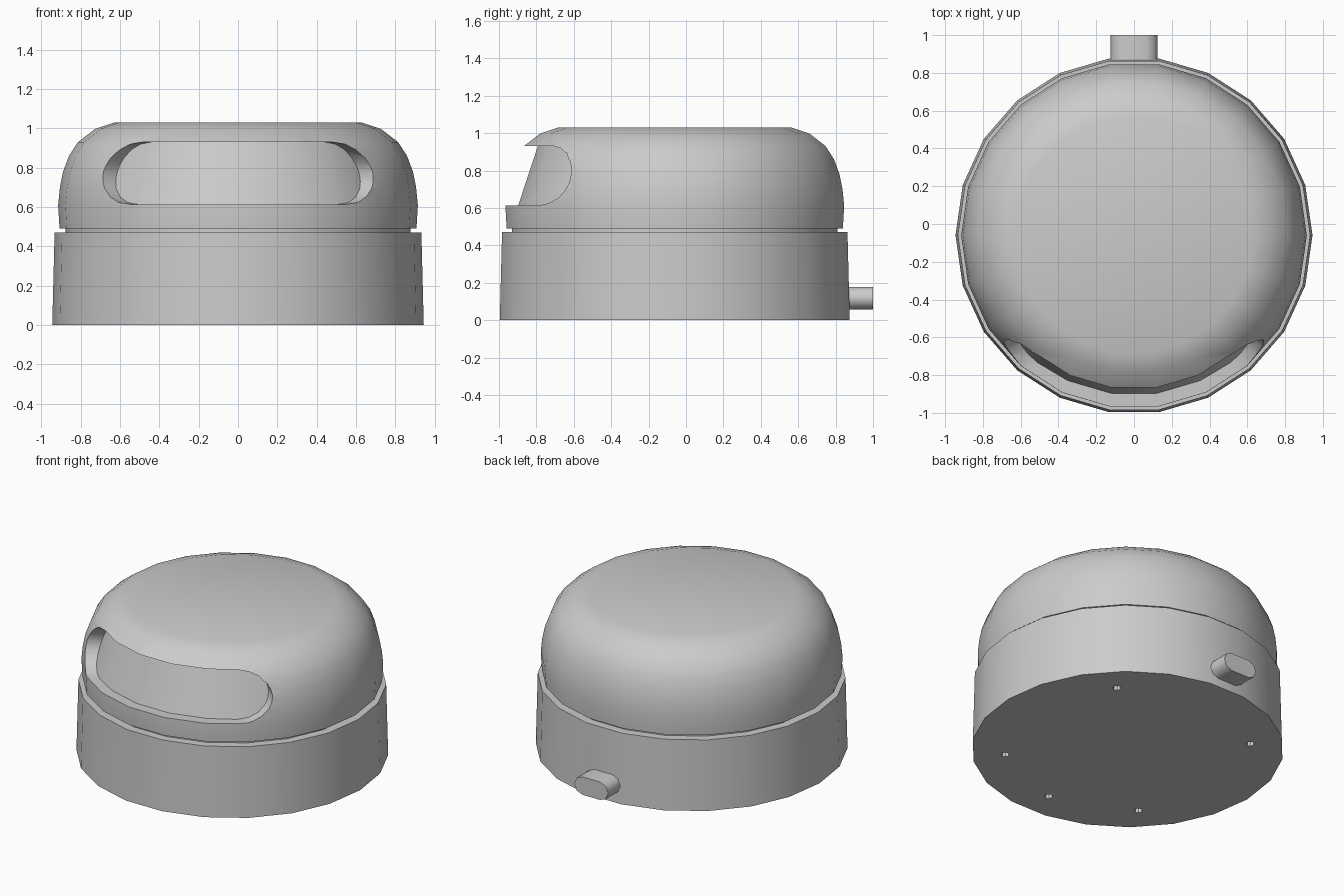
import bpy, bmesh
from math import sin, cos, pi, radians, sqrt

if "Cube" in bpy.data.objects:
    bpy.data.objects.remove(bpy.data.objects["Cube"])

SIDES = 22
CY = -0.06  # the round body sits slightly forward of the connector

grey = bpy.data.materials.new("plain grey")
grey.use_nodes = True
grey.diffuse_color = (0.6, 0.6, 0.6, 1)
grey.node_tree.nodes["Principled BSDF"].inputs["Base Color"].default_value = (0.6, 0.6, 0.6, 1)


def loft(name, rings, closed=False):
    """Skin a list of equal rings; cap both ends, or close the ring cross-section."""
    bm = bmesh.new()
    loops = [[bm.verts.new(p) for p in ring] for ring in rings]
    n = len(loops[0])
    for a, b in zip(loops, loops[1:]):
        for i in range(n):
            j = (i + 1) % n
            bm.faces.new((a[i], a[j], b[j], b[i]))
    bm.faces.new(loops[0][::-1])
    bm.faces.new(loops[-1])
    bmesh.ops.recalc_face_normals(bm, faces=bm.faces)
    mesh = bpy.data.meshes.new(name)
    bm.to_mesh(mesh)
    bm.free()
    mesh.materials.append(grey)
    obj = bpy.data.objects.new(name, mesh)
    bpy.context.collection.objects.link(obj)
    return obj


def lathe(name, profile, sides=SIDES, x=0, y=CY):
    return loft(name, [[(x + r * cos(2 * pi * i / sides), y + r * sin(2 * pi * i / sides), z)
                        for i in range(sides)] for r, z in profile])


def select(obj):
    bpy.ops.object.select_all(action='DESELECT')
    obj.select_set(True)
    bpy.context.view_layer.objects.active = obj


def cut(obj, cutter):
    mod = obj.modifiers.new("cut", 'BOOLEAN')
    mod.operation = 'DIFFERENCE'
    mod.solver = 'EXACT'
    mod.object = cutter
    select(obj)
    bpy.ops.object.modifier_apply(modifier=mod.name)
    bpy.data.objects.remove(cutter)


def smooth(obj, angle=30):
    select(obj)
    bpy.ops.object.shade_smooth_by_angle(angle=radians(angle))


# Tapered base with five screw holes underneath
base = lathe("base", [(0.945, 0), (0.933, 0.47)])
for degrees in (45, 135, 225, 270, 315):
    a = radians(degrees)
    cut(base, lathe("screw_hole_cutter", [(0.026, -0.1), (0.026, 0.1)], 8,
                    0.745 * cos(a), CY + 0.745 * sin(a)))
smooth(base)

# Dome with a recessed neck below its rim
dome = lathe("dome", [(0.878, 0.46), (0.878, 0.49), (0.908, 0.49), (0.915, 0.61),
                      (0.906, 0.70), (0.89, 0.78), (0.86, 0.86), (0.815, 0.93),
                      (0.727, 0.998), (0.63, 1.03)])

# Wrapped slot across the front, with round ends and a sloping floor
END, ROUND, MID, HALF = 51, 14, 0.772, 0.158
step = 360 / SIDES
right_half = [step / 2, step * 1.5, END - ROUND]
right_half += [END - ROUND + ROUND * sin(radians(t)) for t in (20, 40, 60, 75, 86)]


def slot_section(angle):
    t = max(0, (abs(angle) - END + ROUND) / ROUND)
    h = HALF * sqrt(1 - t * t)
    s, c = sin(radians(angle)), cos(radians(angle))
    low, high = MID - h, MID + h

    def floor(z):
        return 0.845 - (z - 0.615) / 0.315 * 0.105
    return [(r * s, CY - r * c, z) for r, z in
            ((floor(low), low), (1.2, low), (1.2, high), (floor(high), high))]


angles = [-a for a in reversed(right_half)] + right_half
cut(dome, loft("slot_cutter", [slot_section(a) for a in angles]))
smooth(dome, 32)

# Rounded cable connector at the back
outline = []
for side in (1, -1):
    for k in range(5):
        a = -pi / 2 + pi * k / 4
        outline.append((side * (0.065 + 0.06 * cos(a)), 0.118 + side * 0.06 * sin(a)))
connector = loft("cable_connector", [[(x, y, z) for x, z in outline] for y in (0.85, 1.0)])
smooth(connector, 50)
